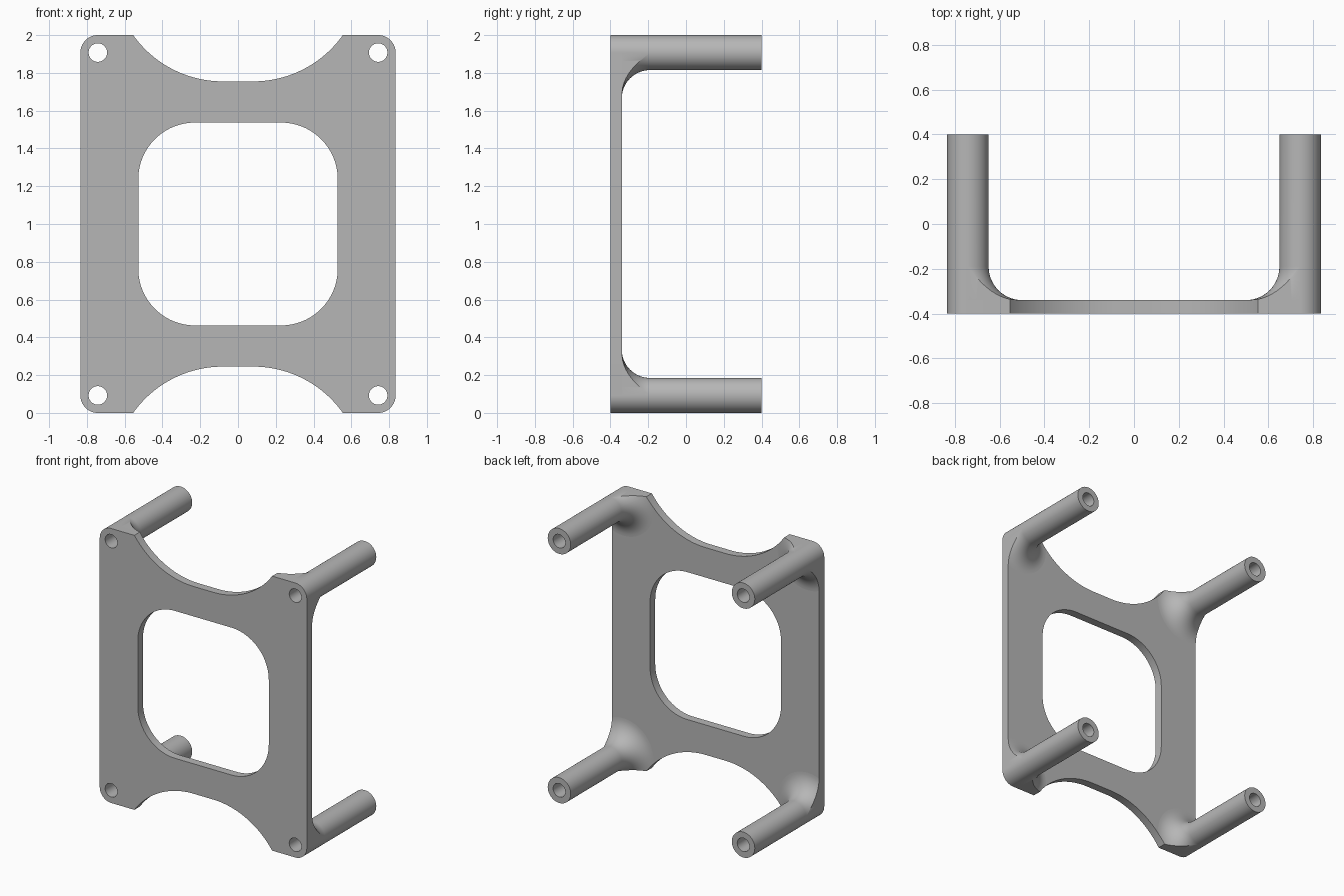
import bpy, bmesh, math
from math import sin, cos, pi, sqrt, atan2, acos

if "Cube" in bpy.data.objects:
    bpy.data.objects.remove(bpy.data.objects["Cube"])

CX, CZ = 0.742, 0.9075         # post centre, measured from the plate middle
R0, RH, RF = 0.0925, 0.049, 0.15   # post, bore and fillet radii
BACK, FRONT, END = -0.34, -0.40, 0.40
NX, NR = 0.08, 0.583           # notch arc centre x and radius
NZ = 0.755 + NR                # notch arc centre z
TIP = NX + sqrt(NR**2 - (NZ - 1)**2)   # where the notch meets the edge

metal = bpy.data.materials.new("plain grey")
metal.diffuse_color = (0.47, 0.47, 0.47, 1)
metal.use_nodes = True
metal.node_tree.nodes["Principled BSDF"].inputs["Base Color"].default_value = metal.diffuse_color


def finish(name, bm, setup):
    me = bpy.data.meshes.new(name)
    bm.to_mesh(me)
    bm.free()
    me.materials.append(metal)
    ob = bpy.data.objects.new(name, me)
    bpy.context.collection.objects.link(ob)
    ob.location.z = 1
    setup(ob)
    bpy.ops.object.select_all(action='DESELECT')
    ob.select_set(True)
    bpy.context.view_layer.objects.active = ob
    bpy.ops.object.convert(target='MESH')
    bpy.ops.object.shade_smooth_by_angle(angle=math.radians(30))


def arc(cx, cz, r, a0, a1, n):
    return [(cx + r * cos(a0 + (a1 - a0) * i / n), cz + r * sin(a0 + (a1 - a0) * i / n))
            for i in range(n + 1)]


def four_way(quarter):
    # quarter runs from the +x side to the top; mirror it into a closed loop
    top = quarter + [(-x, z) for x, z in reversed(quarter)]
    return top + [(-x, -z) for x, z in top]


# Plate: notched outline, rounded window and four screw holes
a_tip = atan2(1 - NZ, TIP - NX)
outline = four_way(arc(CX, CZ, R0, 0, pi / 2, 24) + arc(NX, NZ, NR, a_tip, -pi / 2, 24))
window = four_way(arc(0.228, 0.237, 0.30, 0, pi / 2, 24))
loops = [outline, window]
for sx in (-1, 1):
    for sz in (-1, 1):
        loops.append(arc(sx * CX, sz * CZ, RH, 0, 2 * pi, 48)[:-1])
bm = bmesh.new()
edges = []
for loop in loops:
    vs = [bm.verts.new((x, (FRONT + BACK) / 2, z)) for x, z in loop]
    edges += [bm.edges.new((vs[i - 1], vs[i])) for i in range(len(vs))]
bmesh.ops.triangle_fill(bm, edges=edges, use_beauty=True, normal=(0, -1, 0))
bmesh.ops.recalc_face_normals(bm, faces=bm.faces)


def thicken(ob):
    m = ob.modifiers.new("thickness", 'SOLIDIFY')
    m.thickness = BACK - FRONT
    m.offset = 0


finish("plate", bm, thicken)


def reach(a):
    # distance from the post axis to the fillet edge or the plate outline
    c, s = cos(a), sin(a)
    r = R0 + RF
    if c >= -1e-9 and s >= -1e-9:
        return R0
    if c > 0:
        r = min(r, R0 / c)
    if s > 0:
        r = min(r, R0 / s)
    dx, dz = CX - NX, CZ - NZ
    b = dx * c + dz * s
    disc = b * b - (dx * dx + dz * dz - NR * NR)
    if disc > 0 and b < 0:
        r = min(r, -b - sqrt(disc))
    return r


# Posts: hollow tubes with a fillet trimmed to the plate outline
angles = sorted([2 * pi * i / 96 for i in range(96)]
                + [atan2(1 - CZ, TIP - CX) + 1e-5])
bm = bmesh.new()
rings = []
STEPS = 14
for a in angles:
    last = acos(max(0, min(1, (R0 + RF - reach(a)) / RF)))
    prof = [(reach(a), BACK)]
    for i in range(STEPS, -1, -1):
        t = last * i / STEPS
        prof.append((R0 + RF - RF * cos(t), BACK + RF - RF * sin(t)))
    prof += [(R0, END), (RH, END), (RH, BACK)]
    rings.append([bm.verts.new((CX + r * cos(a), y, CZ + r * sin(a))) for r, y in prof])
for k in range(len(rings)):
    p, q = rings[k - 1], rings[k]
    for i in range(len(p) - 1):
        bm.faces.new((p[i], p[i + 1], q[i + 1], q[i]))
bmesh.ops.remove_doubles(bm, verts=bm.verts, dist=1e-5)
bmesh.ops.recalc_face_normals(bm, faces=bm.faces)


def mirror(ob):
    m = ob.modifiers.new("mirror", 'MIRROR')
    m.use_axis = (True, False, True)
    m.use_mirror_merge = False


finish("standoff_posts", bm, mirror)
